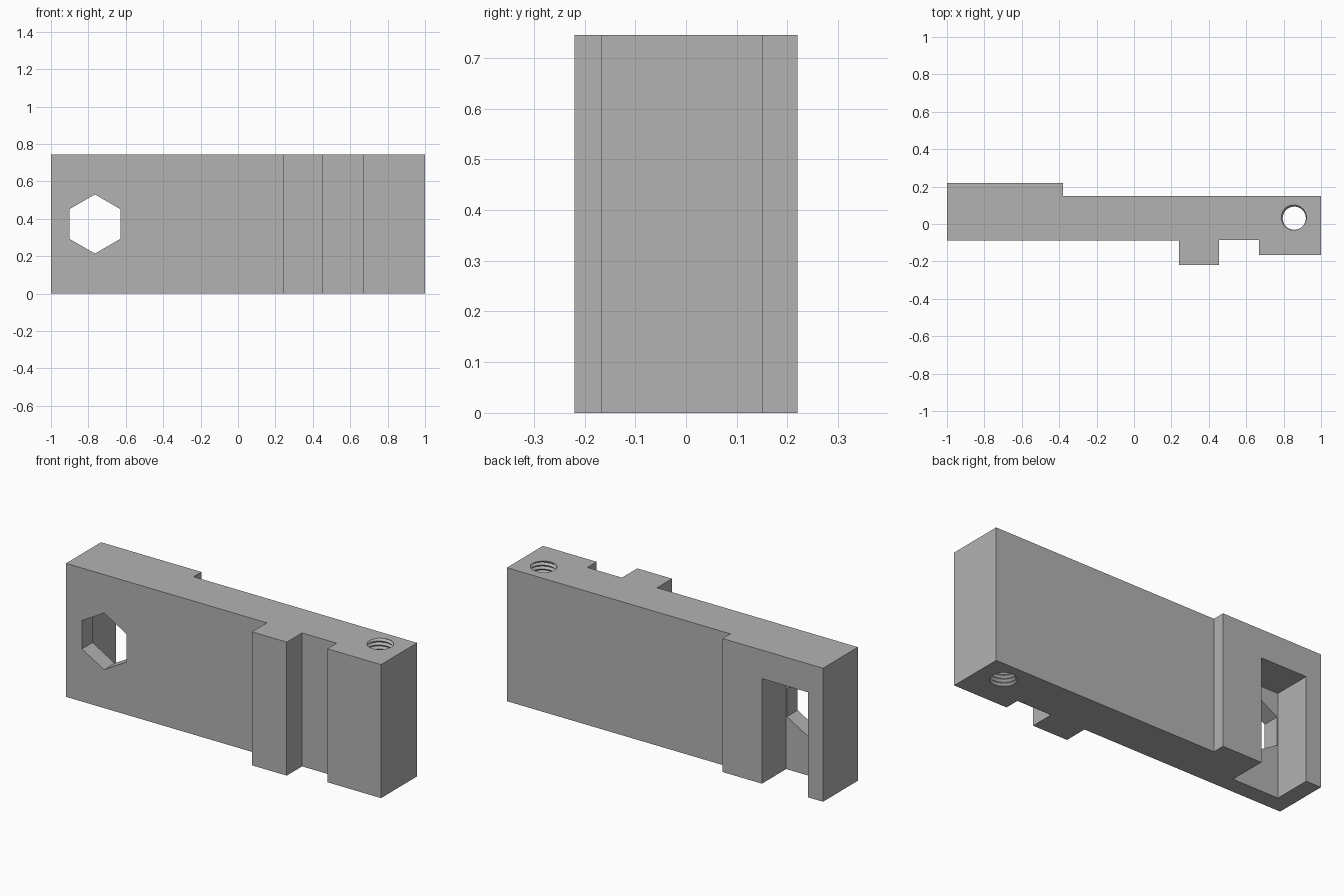
import bpy, bmesh, math
from mathutils import Vector

cube = bpy.data.objects.get("Cube")
if cube:
    bpy.data.objects.remove(cube, do_unlink=True)

HEIGHT = 0.745

grey = bpy.data.materials.new("plain_grey")
grey.use_nodes = True
colour = (0.45, 0.45, 0.45, 1)
grey.diffuse_color = colour
grey.node_tree.nodes["Principled BSDF"].inputs["Base Color"].default_value = colour


def finish(name, bm):
    """Turn a bmesh into a linked object."""
    bmesh.ops.recalc_face_normals(bm, faces=bm.faces)
    mesh = bpy.data.meshes.new(name)
    bm.to_mesh(mesh)
    bm.free()
    mesh.materials.append(grey)
    obj = bpy.data.objects.new(name, mesh)
    bpy.context.collection.objects.link(obj)
    return obj


def prism(name, points, direction):
    """Extrude a closed outline along a direction."""
    bm = bmesh.new()
    face = bm.faces.new([bm.verts.new(p) for p in points])
    grown = bmesh.ops.extrude_face_region(bm, geom=[face], use_keep_orig=True)
    moved = [g for g in grown["geom"] if isinstance(g, bmesh.types.BMVert)]
    bmesh.ops.translate(bm, verts=moved, vec=Vector(direction))
    return finish(name, bm)


def thread_cutter(name, x, y, inner, outer, pitch, sides=32):
    """Closed helical screw shape reaching past both ends of the block."""
    bm = bmesh.new()
    start = -3 * pitch
    count = sides * (math.ceil(HEIGHT / pitch) + 5)

    def helix(radius, lift):
        return [bm.verts.new((x + radius * math.cos(math.tau * i / sides),
                              y + radius * math.sin(math.tau * i / sides),
                              start + lift + pitch * i / sides))
                for i in range(count + 1)]

    root, crest = helix(inner, 0), helix(outer, pitch / 2)
    for i in range(count):
        bm.faces.new((root[i], root[i + 1], crest[i + 1], crest[i]))
        if i + sides < count:
            bm.faces.new((crest[i], crest[i + 1], root[i + sides + 1], root[i + sides]))
    # Fan caps close the two ends
    bottom = root[:sides + 1] + [crest[0]]
    top = crest[count - sides:] + [root[count]]
    for loop in (bottom, top):
        z = sum(v.co.z for v in loop) / len(loop)
        hub = bm.verts.new((x, y, z))
        for a, b in zip(loop, loop[1:] + loop[:1]):
            bm.faces.new((hub, a, b))
    return finish(name, bm)


def cut(target, cutter):
    """Subtract the cutter and discard it."""
    mod = target.modifiers.new("cut", "BOOLEAN")
    mod.operation = "DIFFERENCE"
    mod.solver = "EXACT"
    mod.object = cutter
    cutter.hide_render = True
    bpy.context.view_layer.objects.active = target
    bpy.ops.object.modifier_apply(modifier=mod.name)
    bpy.data.objects.remove(cutter, do_unlink=True)


# Stepped block: plan outline raised to full height
outline = [(-1, -0.088), (0.24, -0.088), (0.24, -0.22), (0.455, -0.22),
           (0.455, -0.085), (0.668, -0.085), (0.668, -0.167), (1, -0.167),
           (1, 0.151), (-0.38, 0.151), (-0.38, 0.22), (-1, 0.22)]
block = prism("stepped_block", [(x, y, 0) for x, y in outline], (0, 0, HEIGHT))

# Nut slot: open at the back and the bottom
hole_x = -0.765
half = 0.142
slot = [(hole_x + sx * half, 0.006, z)
        for sx, z in ((-1, -0.1), (1, -0.1), (1, 0.586), (-1, 0.586))]
cut(block, prism("slot_cutter", slot, (0, 0.4, 0)))

# Hexagonal hole through the front wall
hexagon = [(hole_x + 0.158 * math.sin(k * math.pi / 3), -0.3,
            HEIGHT / 2 + 0.158 * math.cos(k * math.pi / 3)) for k in range(6)]
cut(block, prism("hex_cutter", hexagon, (0, 0.4, 0)))

# Threaded hole running from top to bottom
cut(block, thread_cutter("thread_cutter", 0.857, 0.031, 0.062, 0.073, 0.022))
